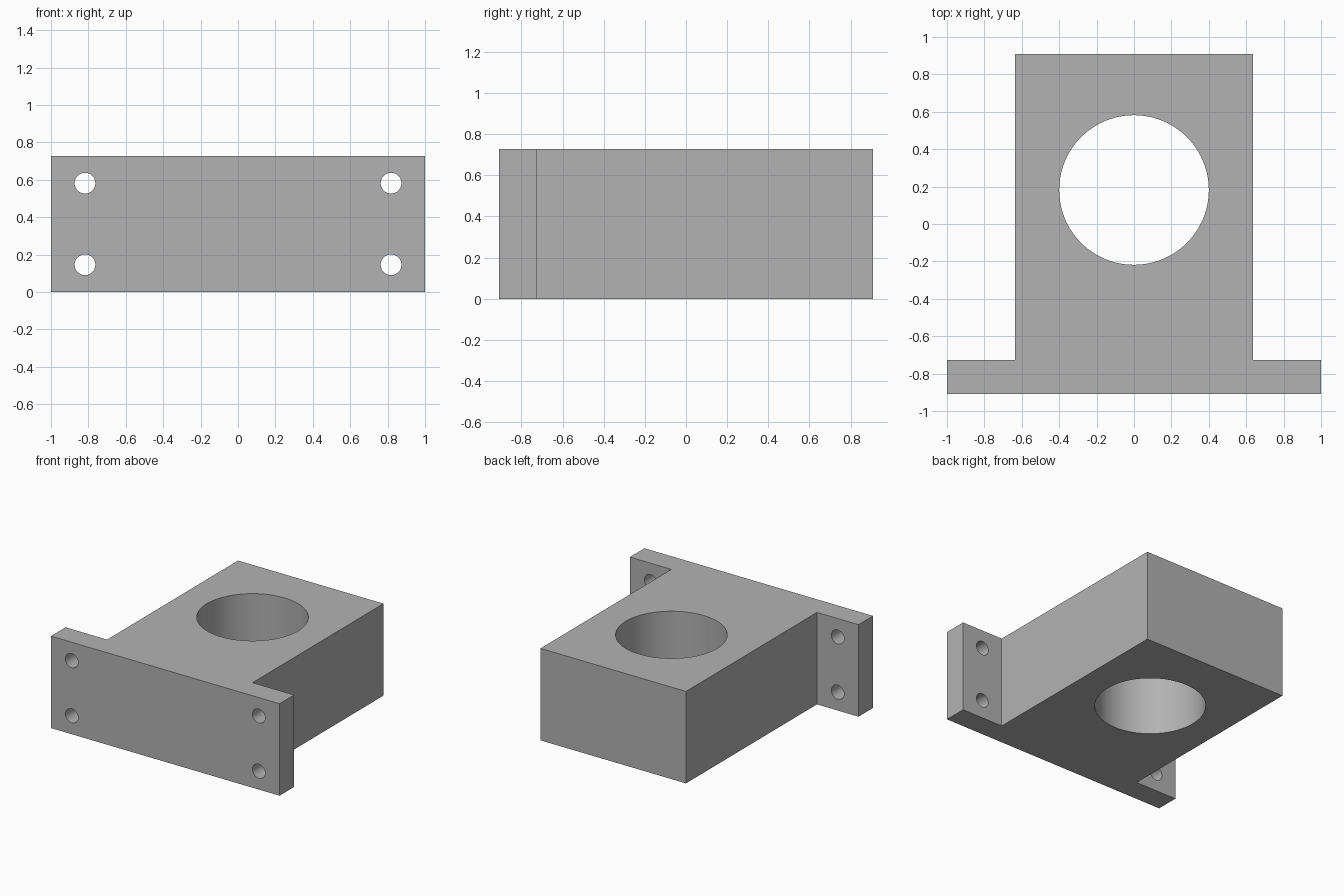
import bpy
import bmesh
from math import radians

cube = bpy.data.objects.get("Cube")
if cube:
    bpy.data.objects.remove(cube, do_unlink=True)

U = 1 / 55                      # one design unit
HEIGHT = 40 * U
FRONT, STEP, BACK = -50 * U, -40 * U, 50 * U
PLATE, BODY = 55 * U, 35 * U    # half widths

grey = bpy.data.materials.new("plain grey")
grey.use_nodes = True
colour = (0.448, 0.448, 0.448, 1)
grey.diffuse_color = colour
grey.node_tree.nodes["Principled BSDF"].inputs["Base Color"].default_value = colour

# Flanged block: T-shaped plan, extruded upward
half = [(PLATE, FRONT), (PLATE, STEP), (BODY, STEP), (BODY, BACK)]
outline = half + [(-x, y) for x, y in reversed(half)]
bm = bmesh.new()
base = bm.faces.new([bm.verts.new((x, y, 0)) for x, y in outline])
top = bmesh.ops.extrude_face_region(bm, geom=[base])["geom"]
bmesh.ops.translate(bm, vec=(0, 0, HEIGHT),
                    verts=[g for g in top if isinstance(g, bmesh.types.BMVert)])
bmesh.ops.recalc_face_normals(bm, faces=bm.faces)
mesh = bpy.data.meshes.new("mounting_block")
bm.to_mesh(mesh)
bm.free()
block = bpy.data.objects.new("mounting_block", mesh)
bpy.context.collection.objects.link(block)
mesh.materials.append(grey)


def drill(name, radius, location, length, sides, tilt=0):
    """Cut a round hole through the block."""
    bpy.ops.mesh.primitive_cylinder_add(vertices=sides, radius=radius, depth=length,
                                        location=location, rotation=(tilt, 0, 0))
    cutter = bpy.context.object
    cutter.name = name
    cutter.data.materials.append(grey)
    cutter.hide_render = True
    mod = block.modifiers.new(name, 'BOOLEAN')
    mod.operation = 'DIFFERENCE'
    mod.solver = 'EXACT'
    mod.object = cutter
    bpy.context.view_layer.objects.active = block
    bpy.ops.object.modifier_apply(modifier=mod.name)
    bpy.data.objects.remove(cutter, do_unlink=True)


# Large vertical bore
drill("bore", 22 * U, (0, 10 * U, HEIGHT / 2), HEIGHT * 2, 96)

# Four bolt holes through the flange
for side in (-1, 1):
    for z in (8 * U, 32 * U):
        drill("bolt_hole", 3.05 * U, (side * 45 * U, (FRONT + STEP) / 2, z),
              20 * U, 48, radians(90))

# Smooth hole walls, crisp edges
bpy.ops.object.select_all(action='DESELECT')
block.select_set(True)
bpy.context.view_layer.objects.active = block
bpy.ops.object.shade_smooth_by_angle(angle=radians(30))
